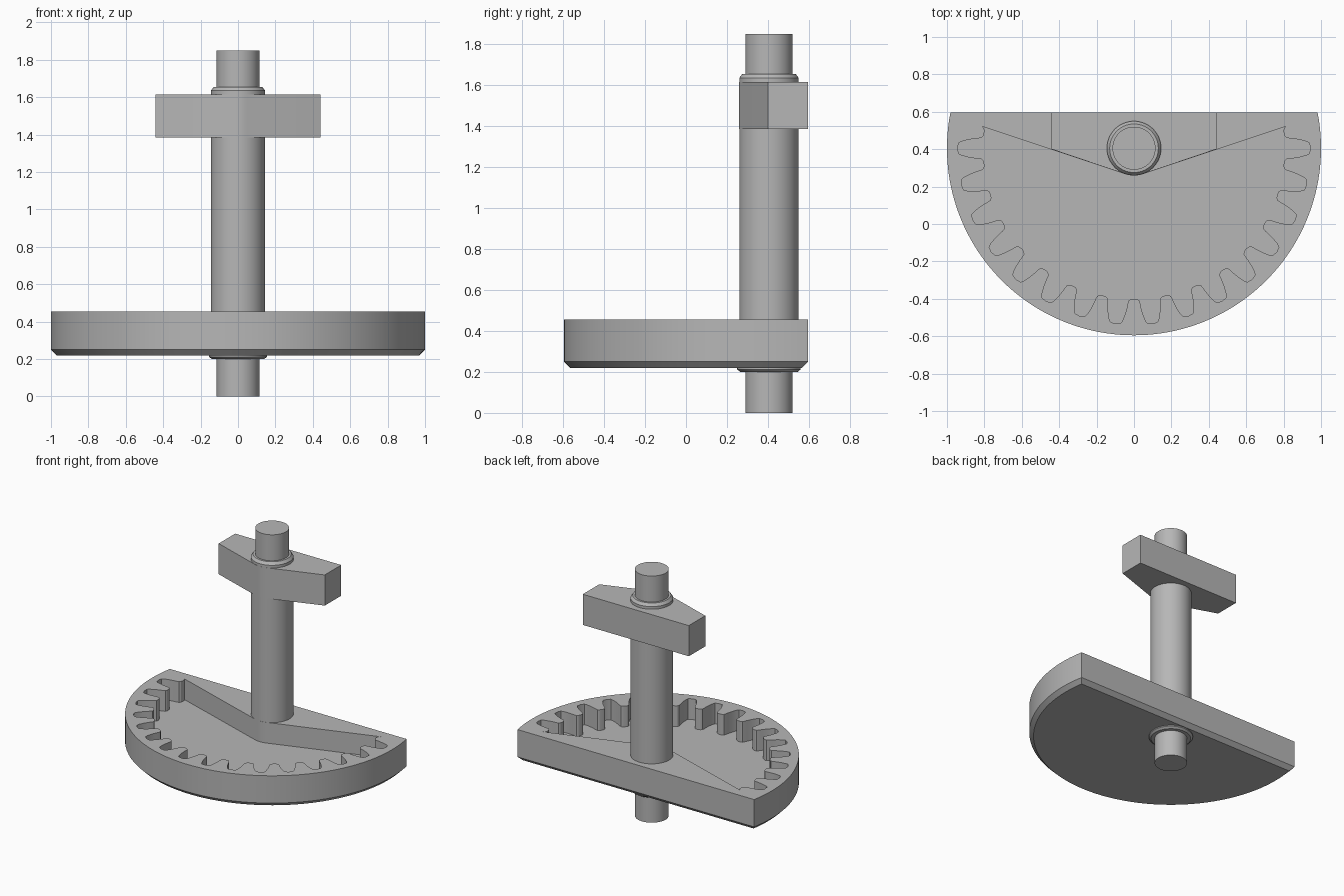
import bpy, bmesh, math
from math import sin, cos, radians, sqrt

if "Cube" in bpy.data.objects:
    bpy.data.objects.remove(bpy.data.objects["Cube"], do_unlink=True)

AXIS_Y = 0.405       # shaft axis and gear centre
BACK = 0.595         # flat back plane
SHAFT_R = 0.145

steel = bpy.data.materials.new("plain grey")
grey = (0.47, 0.47, 0.47, 1)
steel.diffuse_color = grey
steel.use_nodes = True
steel.node_tree.nodes["Principled BSDF"].inputs["Base Color"].default_value = grey


def polar(r, deg):
    """Point about the axis; 0 degrees faces the front, positive toward +x."""
    return (r * sin(radians(deg)), AXIS_Y - r * cos(radians(deg)))


def loft(name, rings):
    """Solid through a stack of (outline, z) rings with equal point counts."""
    bm = bmesh.new()
    loops = [[bm.verts.new((x, y, z)) for x, y in pts] for pts, z in rings]
    n = len(loops[0])
    for a, b in zip(loops, loops[1:]):
        for i in range(n):
            j = (i + 1) % n
            bm.faces.new((a[i], a[j], b[j], b[i]))
    bm.faces.new(loops[0])
    bm.faces.new(loops[-1])
    bmesh.ops.recalc_face_normals(bm, faces=bm.faces)
    mesh = bpy.data.meshes.new(name)
    bm.to_mesh(mesh)
    bm.free()
    mesh.materials.append(steel)
    obj = bpy.data.objects.new(name, mesh)
    bpy.context.collection.objects.link(obj)
    return obj


def activate(obj):
    bpy.ops.object.select_all(action='DESELECT')
    obj.select_set(True)
    bpy.context.view_layer.objects.active = obj


def smooth(obj):
    activate(obj)
    bpy.ops.object.shade_smooth_by_angle(angle=radians(25))


def sector(r, back, steps=96):
    """Disc outline cut straight at the back."""
    end = 90 + math.degrees(math.asin((back - AXIS_Y) / r))
    return [polar(r, -end + 2 * end * i / steps) for i in range(steps + 1)]


def circle(r, steps=64):
    return [polar(r, 360 * i / steps) for i in range(steps)]


def hub_arc(r, steps=8):
    """Rounded nose of the V, tangent to both of its straight sides."""
    half = 18.4
    return [polar(r, half - 2 * half * i / steps) for i in range(steps + 1)]


# Sector plate with chamfered underside
plate = loft("sector_plate", [(sector(0.97, BACK - 0.03), 0.22),
                              (sector(1.0, BACK), 0.25),
                              (sector(1.0, BACK), 0.455)])

# Toothed pocket: half a tooth as (offset angle, radius), mirrored and repeated
flank = [(4.3, 0.938), (3.7, 0.92), (3.0, 0.885), (2.5, 0.85),
         (2.3, 0.829), (2.0, 0.815), (1.2, 0.807)]
tooth = [(-a, r) for a, r in flank] + [(0, 0.805)] + flank[::-1]
outline = []
for k in range(-8, 9):
    for a, r in tooth:
        outer_side = (k == -8 and a < -2.4) or (k == 8 and a > 2.4)
        if not outer_side:
            outline.append(polar(r, 12 * k + a))
    if k < 8:
        outline.append(polar(0.943, 12 * k + 6))
outline += hub_arc(SHAFT_R + 0.001)
cutter = loft("pocket_cutter", [(outline, 0.30), (outline, 0.6)])
cutter.hide_render = True
cut = plate.modifiers.new("pocket", 'BOOLEAN')
cut.operation = 'DIFFERENCE'
cut.solver = 'EXACT'
cut.object = cutter
activate(plate)
bpy.ops.object.modifier_apply(modifier=cut.name)
bpy.data.objects.remove(cutter, do_unlink=True)
smooth(plate)

# Stepped shaft with collars and end pins
profile = [(0.115, 0), (0.115, 0.2), (0.14, 0.2), (0.155, 0.212), (0.155, 0.23),
           (SHAFT_R, 0.23), (SHAFT_R, 1.635), (0.13, 1.655), (0.115, 1.655),
           (0.115, 1.85)]
smooth(loft("shaft", [(circle(r), z) for r, z in profile]))

# Upper cross arm, V-shaped at the front
WING = 0.44
arm_outline = [(WING, BACK), (WING, 0.4)] + hub_arc(SHAFT_R + 0.001) + \
              [(-WING, 0.4), (-WING, BACK)]
smooth(loft("cross_arm", [(arm_outline, 1.385), (arm_outline, 1.615)]))
